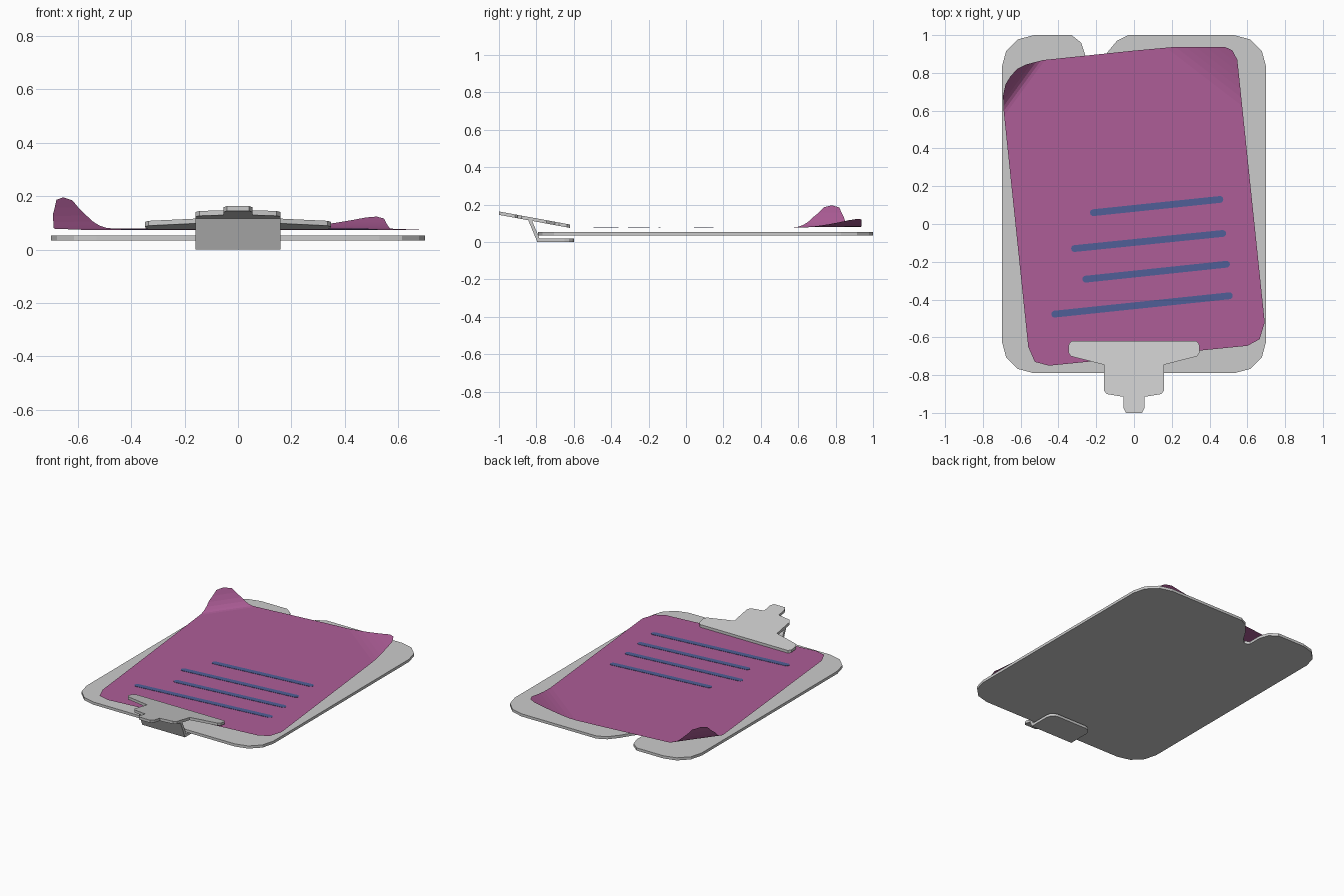
import bpy
import bmesh
import math
from mathutils import Vector

cube = bpy.data.objects.get("Cube")
if cube:
    bpy.data.objects.remove(cube, do_unlink=True)


def make_material(name, colour):
    mat = bpy.data.materials.new(name)
    mat.use_nodes = True
    mat.diffuse_color = (*colour, 1)
    mat.node_tree.nodes["Principled BSDF"].inputs["Base Color"].default_value = (*colour, 1)
    return mat


grey = make_material("light grey", (0.6, 0.6, 0.6))
purple = make_material("purple", (0.42, 0.11, 0.31))
blue = make_material("ink blue", (0.08, 0.115, 0.31))


def finish(bm, name, mat):
    mesh = bpy.data.meshes.new(name)
    bm.to_mesh(mesh)
    bm.free()
    obj = bpy.data.objects.new(name, mesh)
    mesh.materials.append(mat)
    bpy.context.collection.objects.link(obj)
    return obj


def prism(points, offset):
    """Solid made by sweeping a closed outline of 3D points along offset."""
    bm = bmesh.new()
    base = bm.faces.new([bm.verts.new(p) for p in points])
    swept = bmesh.ops.extrude_face_region(bm, geom=[base], use_keep_orig=True)
    moved = [g for g in swept["geom"] if isinstance(g, bmesh.types.BMVert)]
    bmesh.ops.translate(bm, verts=moved, vec=offset)
    bmesh.ops.recalc_face_normals(bm, faces=bm.faces)
    return bm


def corner(x, y, rx, ry, start):
    """Quarter ellipse of outline points, centred on x, y."""
    angles = [math.radians(start + 30 * i) for i in range(4)]
    return [(x + rx * math.cos(a), y + ry * math.sin(a)) for a in angles]


# Board with rounded corners and a notch in the back edge
outline = corner(0.53, -0.62, 0.17, 0.17, 270) + corner(0.53, 0.83, 0.17, 0.17, 0)
outline += [(-0.03, 1.0), (-0.09, 0.97), (-0.14, 0.91), (-0.19, 0.83), (-0.23, 0.79),
            (-0.26, 0.81), (-0.26, 0.90), (-0.28, 0.96), (-0.33, 1.0)]
outline += corner(-0.53, 0.83, 0.17, 0.17, 90) + corner(-0.53, -0.62, 0.17, 0.17, 180)
finish(prism([(x, y, 0.035) for x, y in outline], (0, 0, 0.018)), "board", grey)


# Sheet of paper lying askew, with two curled back corners
def sheet_height(y):
    return 0.073 + 0.004 * (y + 0.75)


sheet = [(-0.45, -0.75), (0.60, -0.645), (0.665, -0.61), (0.692, -0.52),
         (0.547, 0.87), (0.52, 0.92), (0.48, 0.938), (0.22, 0.938), (0, 0.918),
         (-0.48, 0.868), (-0.57, 0.845), (-0.62, 0.82), (-0.655, 0.78),
         (-0.68, 0.74), (-0.693, 0.68), (-0.69, 0.60), (-0.56, -0.65), (-0.525, -0.73)]
# Each curl: point on crease, direction of rise, reach, height, steepness
curls = [(Vector((-0.69, 0.57, 0)), Vector((-0.806, 0.591, 0)), 0.096, 0.117, 2.2),
         (Vector((0.15, 0.95, 0)), Vector((0.609, 0.793, 0)), 0.195, 0.042, 1.5)]
bm = bmesh.new()
bm.faces.new([bm.verts.new((x, y, 0)) for x, y in sheet])
for crease, rise, reach, height, power in curls:
    for step in range(6):
        bmesh.ops.bisect_plane(bm, geom=bm.verts[:] + bm.edges[:] + bm.faces[:],
                               plane_co=crease + rise * reach * step / 6, plane_no=rise)
for v in bm.verts:
    z = sheet_height(v.co.y)
    for crease, rise, reach, height, power in curls:
        beyond = max(0, (v.co - crease).dot(rise))
        z += height * (beyond / reach) ** power
    v.co.z = z
bmesh.ops.triangulate(bm, faces=bm.faces[:])
finish(bm, "paper", purple)

# Lines of writing: thin strips with rounded ends
lines = [((-0.215, 0.06), (0.455, 0.13)), ((-0.315, -0.13), (0.47, -0.05)),
         ((-0.255, -0.292), (0.49, -0.213)), ((-0.42, -0.477), (0.505, -0.38))]
for number, (start, end) in enumerate(lines, 1):
    heading = math.degrees(math.atan2(end[1] - start[1], end[0] - start[0]))
    strip = (corner(*end, 0.018, 0.018, heading - 90) + corner(*end, 0.018, 0.018, heading)[1:]
             + corner(*start, 0.018, 0.018, heading + 90)
             + corner(*start, 0.018, 0.018, heading + 180)[1:])
    finish(prism([(x, y, sheet_height(y) + 0.0005) for x, y in strip], (0, 0, 0.002)),
           f"writing_line_{number}", blue)

# Clip lever: mirrored outline on a sloping plate
half = [(0.042, -1.0), (0.055, -0.975), (0.055, -0.915), (0.145, -0.90), (0.16, -0.88),
        (0.16, -0.745), (0.335, -0.70), (0.348, -0.68), (0.345, -0.635), (0.33, -0.62)]
lever = half + [(-x, y) for x, y in reversed(half)]
finish(prism([(x, y, 0.145 - 0.184 * (y + 1)) for x, y in lever], (0, 0, 0.018)),
       "clip_lever", grey)

# Clip bracket: bent strip running under the board, with a rounded end
profile = [(-0.845, 0.12), (-0.795, 0), (-0.60, 0), (-0.60, 0.018),
           (-0.783, 0.018), (-0.825, 0.118)]
bm = prism([(-0.16, y, z) for y, z in profile], (0.32, 0, 0))
ends = [e for e in bm.edges if all(v.co.y > -0.61 for v in e.verts)
        and abs(e.verts[0].co.x - e.verts[1].co.x) < 0.01]
bmesh.ops.bevel(bm, geom=ends, offset=0.05, segments=3, profile=0.5, affect='EDGES')
finish(bm, "clip_bracket", grey)
